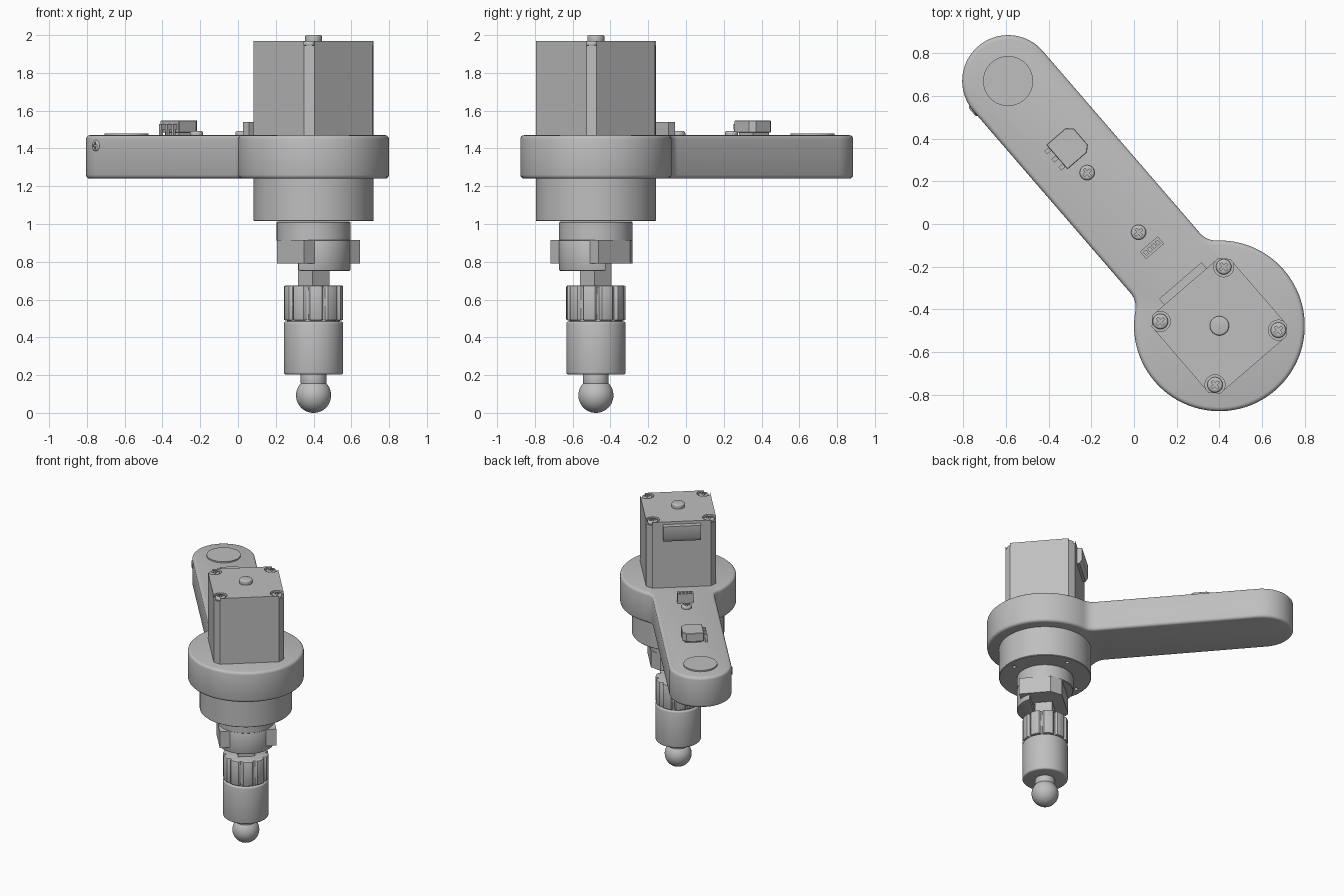
import bpy, bmesh
from math import pi, sin, cos, radians, atan2, sqrt
from mathutils import Matrix, Vector

cube = bpy.data.objects.get("Cube")
if cube:
    bpy.data.objects.remove(cube, do_unlink=True)

# One plain grey for the whole machine
grey = bpy.data.materials.new("machine_grey")
grey.use_nodes = True
GREY = (0.52, 0.52, 0.52, 1)
grey.diffuse_color = GREY
grey.node_tree.nodes["Principled BSDF"].inputs["Base Color"].default_value = GREY

# Working frame: origin on the spindle axis, x runs along the arm
ARM = 1.515
FRAME = Matrix.Translation((0.4, -0.477, 0)) @ Matrix.Rotation(radians(130.8), 4, 'Z')


def finish(name, bm, place=None):
    bmesh.ops.recalc_face_normals(bm, faces=bm.faces)
    mesh = bpy.data.meshes.new(name)
    bm.transform(FRAME @ (place or Matrix()))
    bm.to_mesh(mesh)
    bm.free()
    ob = bpy.data.objects.new(name, mesh)
    bpy.context.collection.objects.link(ob)
    mesh.materials.append(grey)
    smooth(ob)
    return ob


def smooth(ob):
    bpy.ops.object.select_all(action='DESELECT')
    ob.select_set(True)
    bpy.context.view_layer.objects.active = ob
    bpy.ops.object.shade_smooth_by_angle(angle=radians(32))


def prism(name, pts, z0, z1, bevel=0.0, segments=3, place=None):
    """Extrude an outline from z0 to z1 and round its sharp edges."""
    bm = bmesh.new()
    face = bm.faces.new([bm.verts.new((x, y, z0)) for x, y in pts])
    up = bmesh.ops.extrude_face_region(bm, geom=[face])['geom']
    for v in up:
        if isinstance(v, bmesh.types.BMVert):
            v.co.z = z1
    bmesh.ops.recalc_face_normals(bm, faces=bm.faces)
    if bevel:
        sharp = [e for e in bm.edges if e.calc_face_angle(0) > radians(50)]
        bmesh.ops.bevel(bm, geom=sharp, offset=bevel, segments=segments,
                        profile=0.5, affect='EDGES', clamp_overlap=True)
    return finish(name, bm, place)


def arc(cx, cy, r, a0, a1, n):
    return [(cx + r * cos(a0 + (a1 - a0) * i / n), cy + r * sin(a0 + (a1 - a0) * i / n))
            for i in range(n + 1)]


def circle(r, cx=0, cy=0, n=64):
    return arc(cx, cy, r, 0, 2 * pi, n)[:-1]


def rect(x0, x1, y0, y1):
    return [(x0, y0), (x1, y0), (x1, y1), (x0, y1)]


def cut(ob, cutters):
    for c in cutters:
        c.hide_render = True
        m = ob.modifiers.new("cut", 'BOOLEAN')
        m.object, m.operation, m.solver = c, 'DIFFERENCE', 'EXACT'
        bpy.context.view_layer.objects.active = ob
        bpy.ops.object.modifier_apply(modifier=m.name)
        bpy.data.objects.remove(c, do_unlink=True)
    smooth(ob)


def screw(name, x, y, z0, z1, r, place=None):
    """Pan head with a cross recess."""
    head = prism(name, circle(r, x, y, 32), z0, z1, r * 0.3, 3, place)
    a, b = r * 0.6, r * 0.15
    plus = [(a, -b), (a, b), (b, b), (b, a), (-b, a), (-b, b),
            (-a, b), (-a, -b), (-b, -b), (-b, -a), (b, -a), (b, -b)]
    plus = [(x + px, y + py) for px, py in plus]
    cut(head, [prism("recess", plus, z1 - 0.012, z1 + 0.02, place=place)])


# Arm and round head in one filleted outline
HEAD, END, FIL = 0.4, 0.215, 0.1
fy = END + FIL
fx = sqrt((HEAD + FIL) ** 2 - fy ** 2)
fa = atan2(fy, fx)
outline = arc(0, 0, HEAD, fa, 2 * pi - fa, 72)
outline += arc(fx, -fy, FIL, pi - fa, pi / 2, 8)[1:]
outline += arc(ARM, 0, END, -pi / 2, pi / 2, 36)
outline += arc(fx, fy, FIL, 1.5 * pi, pi + fa, 8)[:-1]
prism("arm_housing", outline, 1.24, 1.47, 0.02)
prism("arm_end_cap", circle(0.117, ARM), 1.46, 1.48)
for i, x in enumerate((0.948, 0.579)):
    screw(f"arm_screw_{i + 1}", x, 0, 1.46, 1.492, 0.035)
side = Matrix.Translation((ARM, 0.2, 1.415)) @ Matrix.Rotation(-pi / 2, 4, 'X')
screw("side_set_screw", 0, 0, 0, 0.022, 0.03, side)

# Stepper motor with chamfered corners and screw pockets
H, C = 0.243, 0.039
motor_pts = [(H, C - H), (H, H - C), (H - C, H), (C - H, H),
             (-H, H - C), (-H, C - H), (C - H, -H), (H - C, -H)]
motor = prism("motor_body", motor_pts, 1.46, 1.97)
corners = [(sx * 0.196, sy * 0.196) for sx in (-1, 1) for sy in (-1, 1)]
cut(motor, [prism("pocket", circle(0.047, x, y, 32), 1.945, 2.0) for x, y in corners])
for i, (x, y) in enumerate(corners):
    screw(f"motor_screw_{i + 1}", x, y, 1.94, 1.968, 0.036)
prism("motor_shaft", circle(0.045), 1.96, 2.0, 0.008)

# Motor socket: wedge-bottomed box on the arm side
socket_profile = [(0.23, 1.83), (0.262, 1.83), (0.28, 1.86), (0.28, 1.95), (0.23, 1.95)]
prism("motor_socket", socket_profile, -0.131, 0.131,
      place=Matrix.Rotation(pi / 2, 4, 'X'))

# Pin header near the motor
header = prism("pin_header", rect(0.461, 0.506, -0.055, 0.055), 1.46, 1.54)
cut(header, [prism("pin_hole", rect(0.474, 0.493, y - 0.007, y + 0.007), 1.51, 1.6)
             for y in (-0.036, -0.012, 0.012, 0.036)])

# Terminal block on the arm, with its legs
block = [(1.02, -0.06), (1.045, -0.088), (1.145, -0.088), (1.172, -0.06),
         (1.172, 0.06), (1.02, 0.06)]
prism("terminal_block", block, 1.485, 1.548, 0.003, 1)
prism("terminal_base", rect(1.04, 1.15, -0.07, 0.045), 1.46, 1.49)
for i, x in enumerate((1.045, 1.095, 1.145)):
    prism(f"terminal_leg_{i + 1}", rect(x - 0.01, x + 0.01, 0.05, 0.085), 1.5, 1.53)
    prism(f"terminal_foot_{i + 1}", rect(x - 0.007, x + 0.007, 0.07, 0.085), 1.46, 1.51)

# Flange below the head, with small bolt holes
flange = prism("lower_flange", circle(0.318), 1.015, 1.25, 0.004, 1)
cut(flange, [prism("bolt_hole", circle(0.014, 0.262 * cos(a), 0.262 * sin(a), 16), 1.0, 1.05)
             for a in (pi / 4 + k * pi / 2 for k in range(4))])

# Coupler: full collar, flatted middle, partial skirt
prism("coupler_collar", circle(0.195), 0.91, 1.012, 0.004, 1)
prism("coupler_flats", [(-0.15, -0.196), (0.071, -0.196), (0.14, -0.135),
                        (0.14, 0.135), (0.071, 0.196), (-0.15, 0.196)], 0.79, 0.915)
skirt_a = atan2(0.178, -0.08)
prism("coupler_skirt", arc(0, 0, 0.195, skirt_a, 2 * pi - skirt_a, 40),
      0.752, 0.915, 0.014, 2)
prism("square_spindle", rect(-0.059, 0.059, -0.059, 0.059), 0.65, 0.8)

# Grip nut with ten vertical grooves
STEPS = 160
grip = []
for i in range(STEPS):
    a = 2 * pi * i / STEPS
    u = abs((i % 16) - 8) / 8
    r = 0.157 - 0.02 * max(0, 1 - (u / 0.28) ** 2)
    grip.append((r * cos(a), r * sin(a)))
prism("grip_nut", grip, 0.49, 0.674, 0.012, 2)
prism("nut_core", circle(0.14), 0.46, 0.5)
prism("chuck_sleeve", circle(0.157), 0.203, 0.484, 0.012)
prism("ball_neck", circle(0.068), 0.15, 0.21, 0.008)

# Ball tip
ball = bmesh.new()
bmesh.ops.create_uvsphere(ball, u_segments=48, v_segments=24, radius=0.093)
finish("ball_tip", ball, Matrix.Translation((0, 0, 0.093)))
